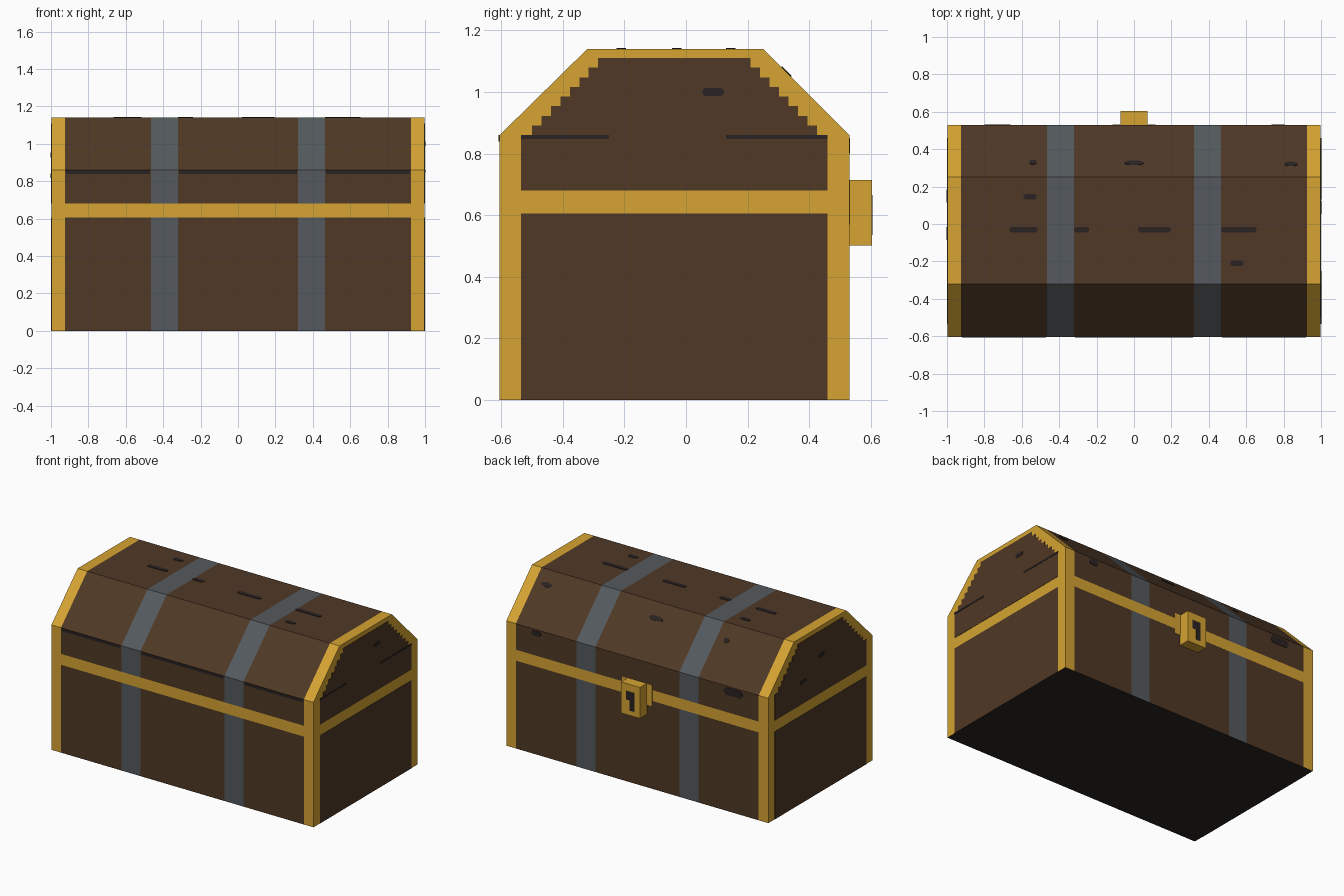
import bpy, bmesh
from mathutils import Vector, Matrix

cube = bpy.data.objects.get("Cube")
if cube:
    bpy.data.objects.remove(cube, do_unlink=True)


def material(name, rgb):
    m = bpy.data.materials.new(name)
    m.use_nodes = True
    m.diffuse_color = (*rgb, 1)
    m.node_tree.nodes["Principled BSDF"].inputs["Base Color"].default_value = (*rgb, 1)
    return m


WOOD = material("brown wood", (0.08, 0.04, 0.019))
GOLD = material("gold trim", (0.67, 0.37, 0.032))
STEEL = material("grey steel", (0.089, 0.102, 0.112))
DARK = material("dark gaps", (0.023, 0.016, 0.016))

X, Y, Z = Vector((1, 0, 0)), Vector((0, 1, 0)), Vector((0, 0, 1))
FRONT, BACK, EAVE, TOP = -0.605, 0.53, 0.86, 1.14
MID = (FRONT + BACK) / 2
END = 0.998
BAND = (0.605, 0.68)


def add_object(name, bm, mats):
    bmesh.ops.recalc_face_normals(bm, faces=bm.faces)
    mesh = bpy.data.meshes.new(name)
    bm.to_mesh(mesh)
    bm.free()
    for m in mats:
        mesh.materials.append(m)
    ob = bpy.data.objects.new(name, mesh)
    bpy.context.collection.objects.link(ob)
    return ob


def plate(name, outline, mat, origin, right, up, thick=0.003):
    """Thin flat plate: 2D outline laid on a surface and extruded outward."""
    out = right.cross(up).normalized()
    bm = bmesh.new()
    face = bm.faces.new([bm.verts.new(origin + right * u + up * v) for u, v in outline])
    new = bmesh.ops.extrude_face_region(bm, geom=[face])["geom"]
    bmesh.ops.translate(bm, vec=out * thick, verts=[v for v in new if isinstance(v, bmesh.types.BMVert)])
    return add_object(name, bm, [mat])


def rect(u0, u1, v0, v1):
    return [(u0, v0), (u1, v0), (u1, v1), (u0, v1)]


def lozenge(u, v, w, h):
    """Chamfered rectangle for small knots and gaps."""
    a, b = w / 2, h / 2
    c, d = a - min(a, b) * 0.6, b * 0.4
    return [(u + p, v + q) for p, q in
            [(-c, -b), (c, -b), (a, -d), (a, d), (c, b), (-c, b), (-a, d), (-a, -d)]]


# Chest shell: faceted profile swept along x, cut along the trim lines
profile = [(FRONT, 0), (BACK, 0), (BACK, EAVE), (0.25, TOP), (-0.32, TOP), (FRONT, EAVE)]
bm = bmesh.new()
base = bm.faces.new([bm.verts.new((-END, y, z)) for y, z in profile])
new = bmesh.ops.extrude_face_region(bm, geom=[base])["geom"]
bmesh.ops.translate(bm, vec=X * 2 * END, verts=[v for v in new if isinstance(v, bmesh.types.BMVert)])
cuts = [(X, s * x) for x in (0.925, 0.465, 0.32) for s in (-1, 1)] + [(Z, z) for z in BAND]
for axis, pos in cuts:
    bmesh.ops.bisect_plane(bm, geom=bm.verts[:] + bm.edges[:] + bm.faces[:],
                           plane_co=axis * pos, plane_no=axis)
bmesh.ops.recalc_face_normals(bm, faces=bm.faces)
for f in bm.faces:
    c = f.calc_center_median()
    if f.normal.z < -0.9:
        f.material_index = 3
    elif abs(c.x) > 0.925 or BAND[0] < c.z < BAND[1]:
        f.material_index = 1
    elif 0.32 < abs(c.x) < 0.465:
        f.material_index = 2
add_object("chest_shell", bm, [WOOD, GOLD, STEEL, DARK])

# End panels: wood inside the gold frame, stepped under the sloped lid
steps, panel_top = 8, 1.11
rise = (panel_top - EAVE) / steps
stair = [(0.4975, BAND[1]), (0.4975, EAVE)]
for i in range(steps):
    half = 0.4625 - 0.215 * i / (steps - 1)
    stair += [(half, EAVE + i * rise), (half, EAVE + (i + 1) * rise)]
stair += [(-u, v) for u, v in reversed(stair)]
for side, s in (("left", 1), ("right", -1)):
    origin = Vector((s * END, MID, 0))
    plate(side + "_lower_panel", rect(-0.4975, 0.4975, 0, BAND[0]), WOOD, origin, Y * s, Z, 0.002)
    plate(side + "_lid_panel", stair, WOOD, origin, Y * s, Z, 0.002)

# Dark gaps and knots on each end
left_end, right_end = Vector((1, 0, 0)), Vector((-1, 0, 0))
plate("left_front_gap", rect(-0.535, -0.25, 0.848, EAVE), DARK, left_end, Y, Z, 0.002)
plate("left_back_gap", rect(0.13, 0.46, 0.848, EAVE), DARK, left_end, Y, Z, 0.002)
plate("left_knot", lozenge(0.088, 1.0, 0.07, 0.025), DARK, left_end, Y, Z, 0.002)
for y, z in ((0.15, 0.83), (-0.05, 0.94)):
    plate("right_knot", lozenge(-y, z, 0.07, 0.025), DARK, right_end, -Y, Z, 0.002)

# Seam under the lid on the front, broken by the straps
front = Vector((0, FRONT, 0))
for a, b in ((-0.92, -0.47), (-0.315, 0.315), (0.47, 0.92)):
    plate("front_lid_seam", rect(a, b, 0.84, EAVE), DARK, front, X, Z)

# Gaps and knots on the lid top
lid = Vector((0, 0, TOP))
for x, y, w in ((-0.59, -0.03, 0.15), (-0.28, -0.03, 0.08), (0.108, -0.03, 0.175),
                (0.56, -0.03, 0.19), (-0.555, 0.145, 0.07), (0.55, -0.21, 0.07)):
    plate("lid_top_gap", lozenge(x, y, w, 0.03), DARK, lid, X, Y)

# Knots on the back slope and back wall
back = Vector((0, BACK, 0))
slope_up = Vector((0, 0.25 - BACK, TOP - EAVE))
for x, t, w in ((0.84, 0.75, 0.07), (0, 0.73, 0.1), (-0.54, 0.715, 0.04)):
    plate("back_slope_knot", lozenge(-x, t, w, 0.08), DARK,
          Vector((0, BACK, EAVE)), -X, slope_up)
for x, w, h in ((0.77, 0.07, 0.035), (-0.73, 0.14, 0.05)):
    plate("back_wall_knot", lozenge(-x, 0.85 - h / 2, w, h), DARK, back, -X, Z)

# Lock: backing plate, raised box and keyhole
plate("lock_backing", rect(-0.115, 0.115, 0.57, 0.715), GOLD, back, -X, Z)
bm = bmesh.new()
bmesh.ops.create_cube(bm, size=1, matrix=Matrix.Translation((0, 0.567, 0.608))
                      @ Matrix.Diagonal((0.145, 0.074, 0.214, 1)))
add_object("lock_box", bm, [GOLD])
keyhole = [(-0.035, 0.605), (-0.005, 0.605), (-0.005, 0.535), (0.03, 0.535), (0.03, 0.665), (-0.035, 0.665)]
plate("keyhole", keyhole, DARK, Vector((0, 0.604, 0)), -X, Z, 0.001)
